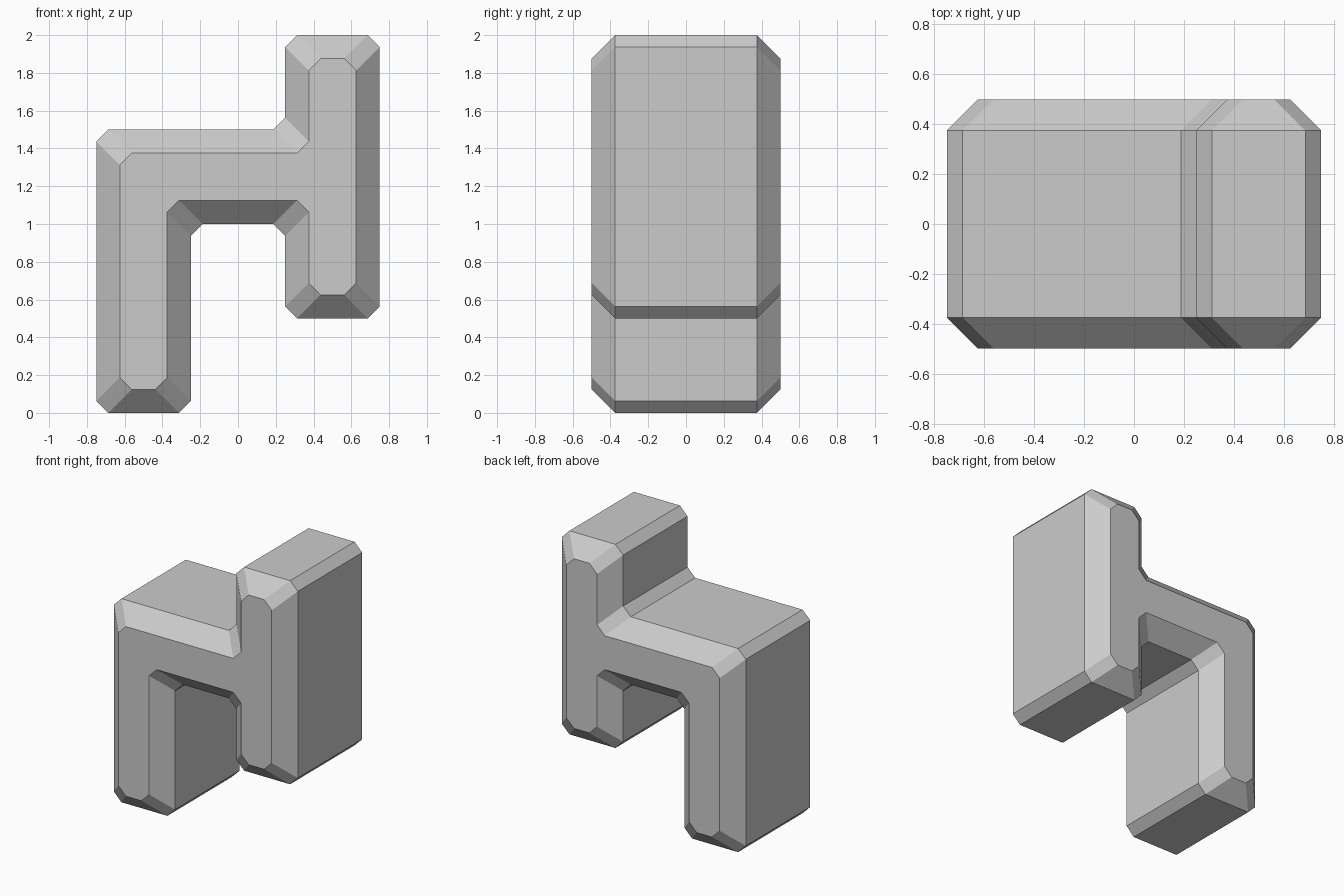
import bpy, bmesh
from mathutils import Vector

if "Cube" in bpy.data.objects:
    bpy.data.objects.remove(bpy.data.objects["Cube"])

CUT, INSET, HALF, SHOULDER = 0.0625, 0.125, 0.5, 0.375

# Side profile corners (x, z), counter-clockwise
corners = [Vector(c) for c in [
    (-0.75, 0), (-0.25, 0), (-0.25, 1), (0.25, 1), (0.25, 0.5),
    (0.75, 0.5), (0.75, 2), (0.25, 2), (0.25, 1.5), (-0.75, 1.5)]]


def inset(points, d):
    """Shrink a right-angled counter-clockwise outline by d."""
    result = []
    for i, p in enumerate(points):
        a = (p - points[i - 1]).normalized()
        b = (points[(i + 1) % len(points)] - p).normalized()
        result.append(p + d * Vector((-a.y - b.y, a.x + b.x)))
    return result


def chamfer(points, d):
    """Replace each corner with two points, d along its edges."""
    result = []
    for i, p in enumerate(points):
        result.append(p + (points[i - 1] - p).normalized() * d)
        result.append(p + (points[(i + 1) % len(points)] - p).normalized() * d)
    return result


# Wide middle section, tapering to a smaller outline on both sides
outer = chamfer(corners, CUT)
inner = chamfer(inset(corners, INSET), CUT)
sections = [(inner, -HALF), (outer, -SHOULDER), (outer, SHOULDER), (inner, HALF)]

bm = bmesh.new()
rings = [[bm.verts.new((p.x, y, p.y)) for p in outline] for outline, y in sections]
for r, s in zip(rings, rings[1:]):
    for i in range(len(r)):
        bm.faces.new((r[i - 1], r[i], s[i], s[i - 1]))
bm.faces.new(rings[0])
bm.faces.new(rings[-1][::-1])
bmesh.ops.recalc_face_normals(bm, faces=bm.faces)

mesh = bpy.data.meshes.new("stepped_body")
bm.to_mesh(mesh)
bm.free()
bpy.context.collection.objects.link(bpy.data.objects.new("stepped_body", mesh))
